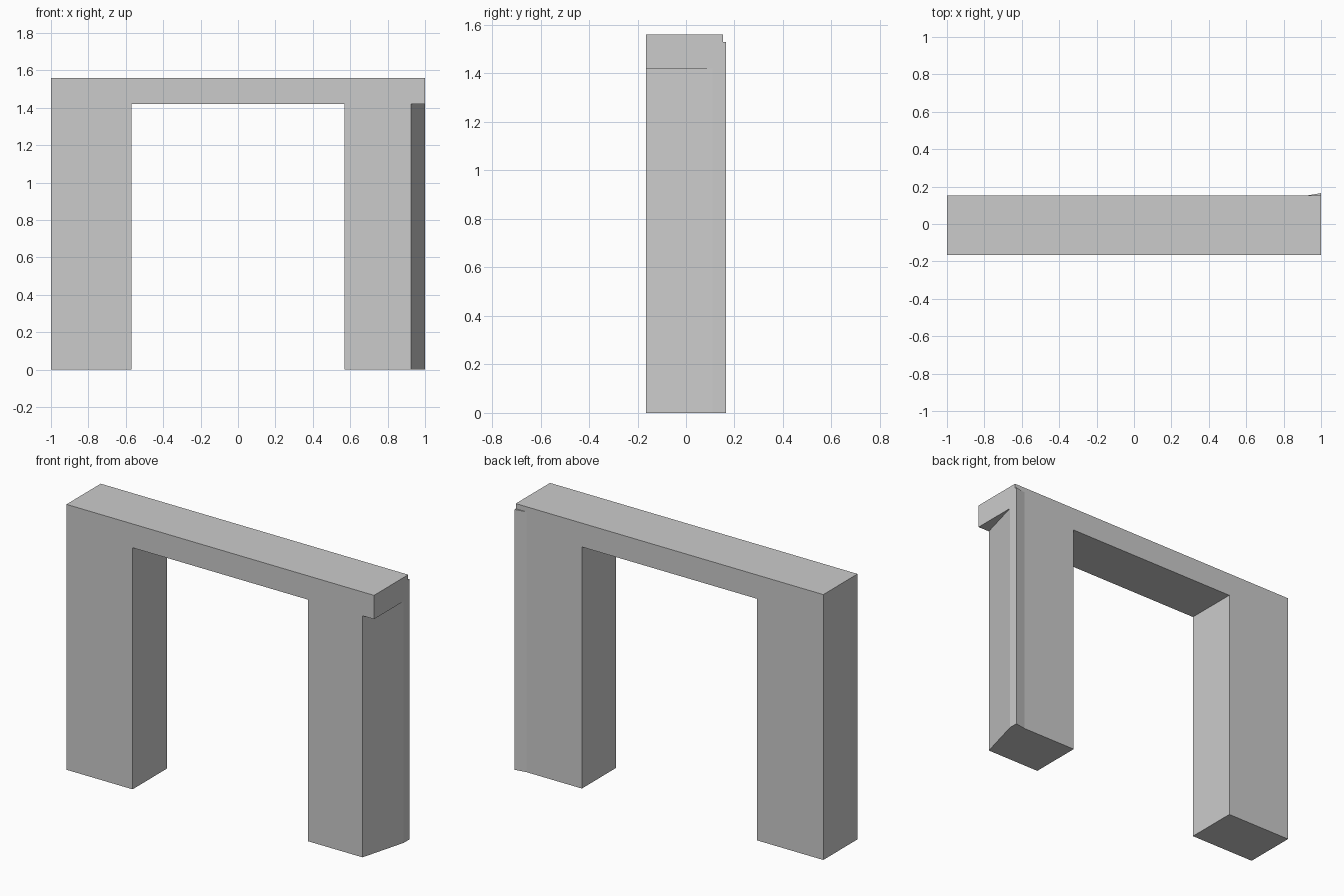
import bpy
import bmesh

cube = bpy.data.objects.get("Cube")
if cube:
    bpy.data.objects.remove(cube, do_unlink=True)

# Plain grey stone
GREY = (0.6, 0.6, 0.6, 1.0)
stone = bpy.data.materials.new("grey_stone")
stone.use_nodes = True
stone.diffuse_color = GREY
stone.node_tree.nodes["Principled BSDF"].inputs["Base Color"].default_value = GREY

FRONT, BACK, FLARE = -0.165, 0.153, 0.165
TOP, SOFFIT, FLARE_TOP = 1.56, 1.42, 1.53
INNER = 0.57


def prism(name, profile, axis, start, end):
    """Extrude a closed 2D profile along z or y into a solid."""
    def place(p, d):
        return (p[0], p[1], d) if axis == "z" else (p[0], d, p[1])

    bm = bmesh.new()
    face = bm.faces.new([bm.verts.new(place(p, start)) for p in profile])
    moved = bmesh.ops.extrude_face_region(bm, geom=[face])["geom"]
    offset = (0, 0, end - start) if axis == "z" else (0, end - start, 0)
    bmesh.ops.translate(bm, vec=offset,
                        verts=[g for g in moved if isinstance(g, bmesh.types.BMVert)])
    bmesh.ops.recalc_face_normals(bm, faces=bm.faces)
    mesh = bpy.data.meshes.new(name)
    bm.to_mesh(mesh)
    bm.free()
    mesh.materials.append(stone)
    obj = bpy.data.objects.new(name, mesh)
    bpy.context.collection.objects.link(obj)
    return obj


# Lintel and straight leg in one outline
prism("lintel_and_right_leg",
      [(-1, 0), (-INNER, 0), (-INNER, SOFFIT), (1, SOFFIT), (1, TOP), (-1, TOP)],
      "y", FRONT, BACK)

# Leg with the skewed outer side
prism("left_leg",
      [(INNER, FRONT), (0.925, FRONT), (1, 0.11), (1, BACK), (INNER, BACK)],
      "z", 0, SOFFIT)

# Thin flared wedge on the back corner
prism("back_corner_flare",
      [(0.93, BACK), (1, BACK), (1, FLARE)],
      "z", 0, FLARE_TOP)
